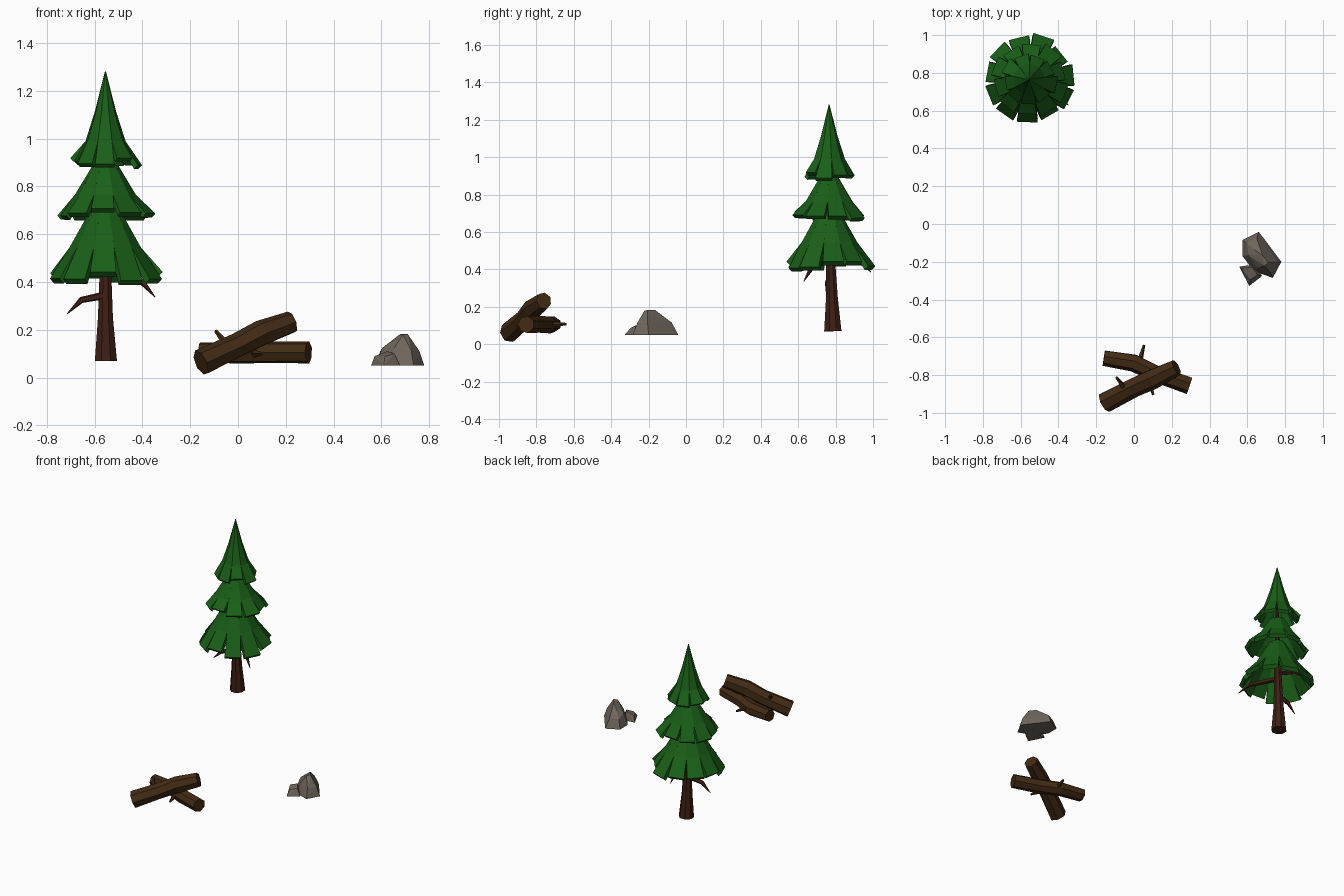
import bpy, bmesh, math, random
from mathutils import Vector

if "Cube" in bpy.data.objects:
    bpy.data.objects.remove(bpy.data.objects["Cube"])
random.seed(4)


def material(name, rgb):
    m = bpy.data.materials.new(name)
    m.diffuse_color = (*rgb, 1)
    m.use_nodes = True
    m.node_tree.nodes["Principled BSDF"].inputs["Base Color"].default_value = m.diffuse_color
    return m


GREEN = material("needles", (0.010, 0.115, 0.009))
BARK = material("bark", (0.05, 0.014, 0.007))
LOG = material("log_wood", (0.055, 0.024, 0.007))
STONE = material("stone", (0.16, 0.135, 0.108))


def finish(name, bm, mat):
    bmesh.ops.recalc_face_normals(bm, faces=bm.faces)
    me = bpy.data.meshes.new(name)
    bm.to_mesh(me)
    bm.free()
    me.materials.append(mat)
    ob = bpy.data.objects.new(name, me)
    bpy.context.collection.objects.link(ob)
    return ob


def tube(name, path, radii, sides, mat, wobble=0.0, turn=0.0):
    """Faceted tube along a path, one radius per point."""
    bm = bmesh.new()
    pts = [Vector(p) for p in path]
    rings = []
    for i, p in enumerate(pts):
        d = (pts[min(i + 1, len(pts) - 1)] - pts[max(i - 1, 0)]).normalized()
        ref = Vector((0, 1, 0)) if abs(d.z) > 0.9 else Vector((0, 0, 1))
        u = d.cross(ref).normalized()
        v = d.cross(u)
        ring = []
        for k in range(sides):
            a = 2 * math.pi * k / sides + turn
            r = radii[i] * (1 + random.uniform(-wobble, wobble))
            ring.append(bm.verts.new(p + (u * math.cos(a) + v * math.sin(a)) * r))
        rings.append(ring)
    for a, b in zip(rings, rings[1:]):
        for k in range(sides):
            j = (k + 1) % sides
            bm.faces.new((a[k], a[j], b[j], b[k]))
    bm.faces.new(rings[0])
    bm.faces.new(rings[-1])
    return finish(name, bm, mat)


def needle_tier(name, centre, profile, n, t, phase):
    """Ring of thick flaps that meet at the top and split at the hem."""
    bm = bmesh.new()
    for f in range(n):
        a = 2 * math.pi * f / n + phase
        out = Vector((math.cos(a), math.sin(a), 0))
        side = Vector((-math.sin(a), math.cos(a), 0))
        drop = random.uniform(-0.018, 0.018)
        secs = []
        for i, (r, z, fill) in enumerate(profile):
            if i == len(profile) - 1:
                z += drop
                r += random.uniform(-0.012, 0.012)
            w = r * math.tan(math.pi / n) * fill
            ri = max(r - t * 0.7, 0.001)
            up, low = out * r + Vector((0, 0, z)), out * ri + Vector((0, 0, z - t * 0.7))
            secs.append([bm.verts.new(centre + q) for q in
                         (up - side * w, up + side * w, low + side * w, low - side * w)])
        for p, q in zip(secs, secs[1:]):
            for k in range(4):
                j = (k + 1) % 4
                bm.faces.new((p[k], p[j], q[j], q[k]))
        bm.faces.new(secs[0])
        bm.faces.new(secs[-1])
    return finish(name, bm, GREEN)


def rock(name, pts):
    bm = bmesh.new()
    for p in pts:
        bm.verts.new(p)
    bmesh.ops.convex_hull(bm, input=bm.verts)
    loose = [v for v in bm.verts if not v.link_faces]
    bmesh.ops.delete(bm, geom=loose, context='VERTS')
    return finish(name, bm, STONE)


# Pine: trunk, bare branches, three needle tiers
X, Y = -0.555, 0.765
C = Vector((X, Y, 0))
tube("trunk", [(X + 0.002, Y + 0.02, 0.07), (X, Y + 0.015, 0.25), (X, Y + 0.008, 0.45),
               (X, Y, 0.98)], [0.05, 0.034, 0.026, 0.012], 8, BARK, turn=math.pi / 8)
tube("branch_left", [(X, Y, 0.345), (-0.655, 0.755, 0.325), (-0.715, 0.75, 0.267)],
     [0.017, 0.014, 0.002], 5, BARK)
tube("branch_right", [(X, Y, 0.46), (-0.40, 0.665, 0.40), (-0.347, 0.63, 0.337)],
     [0.018, 0.014, 0.002], 5, BARK)
tube("branch_back", [(X, Y, 0.5), (-0.57, 0.93, 0.44), (-0.57, 0.99, 0.385)],
     [0.016, 0.012, 0.002], 5, BARK)

needle_tier("lower_needles", C,
            [(0.003, 0.725, 1), (0.05, 0.72, 1.03), (0.145, 0.545, 1.0), (0.23, 0.425, 0.82)],
            11, 0.028, 0.1)
needle_tier("middle_needles", C,
            [(0.003, 0.895, 1), (0.05, 0.89, 1.03), (0.122, 0.765, 1.0), (0.192, 0.69, 0.82)],
            10, 0.024, 0.25)
needle_tier("top_needles", C,
            [(0.002, 1.282, 1), (0.042, 1.115, 1.03), (0.08, 0.99, 1.0), (0.137, 0.905, 0.85)],
            9, 0.022, 0.5)

# Two crossed logs with broken twigs
tube("upper_log", [(-0.155, -0.945, 0.062), (0.0, -0.865, 0.133), (0.10, -0.82, 0.187),
                   (0.225, -0.76, 0.232)], [0.055, 0.052, 0.054, 0.045], 7, LOG, 0.06)
tube("lower_log", [(-0.16, -0.71, 0.107), (0.0, -0.735, 0.105), (0.12, -0.795, 0.105),
                   (0.295, -0.855, 0.105)], [0.043, 0.047, 0.046, 0.046], 7, LOG, 0.05)
for i, (a, b) in enumerate([((0.025, -0.74, 0.105), (0.053, -0.64, 0.108)),
                            ((0.07, -0.80, 0.10), (0.103, -0.905, 0.10)),
                            ((-0.04, -0.885, 0.13), (-0.093, -0.812, 0.195))]):
    tube(f"twig_{i + 1}", [a, b], [0.018, 0.007], 5, LOG)

# Boulder and the small stone beside it
B = 0.05
rock("boulder", [(0.575, -0.085, B), (0.66, -0.042, B), (0.69, -0.08, B), (0.78, -0.2, B),
                 (0.735, -0.285, B), (0.635, -0.25, B), (0.575, -0.17, B),
                 (0.595, -0.10, 0.11), (0.65, -0.075, 0.115), (0.76, -0.205, 0.11),
                 (0.725, -0.26, 0.115), (0.655, -0.235, 0.125), (0.605, -0.165, 0.125),
                 (0.635, -0.135, 0.148), (0.68, -0.165, 0.183), (0.71, -0.205, 0.183),
                 (0.69, -0.222, 0.18)])
rock("small_stone", [(0.557, -0.225, B), (0.64, -0.215, B), (0.678, -0.275, B),
                     (0.61, -0.328, B), (0.572, -0.235, 0.09), (0.625, -0.228, 0.11),
                     (0.655, -0.27, 0.10), (0.615, -0.295, 0.088)])
